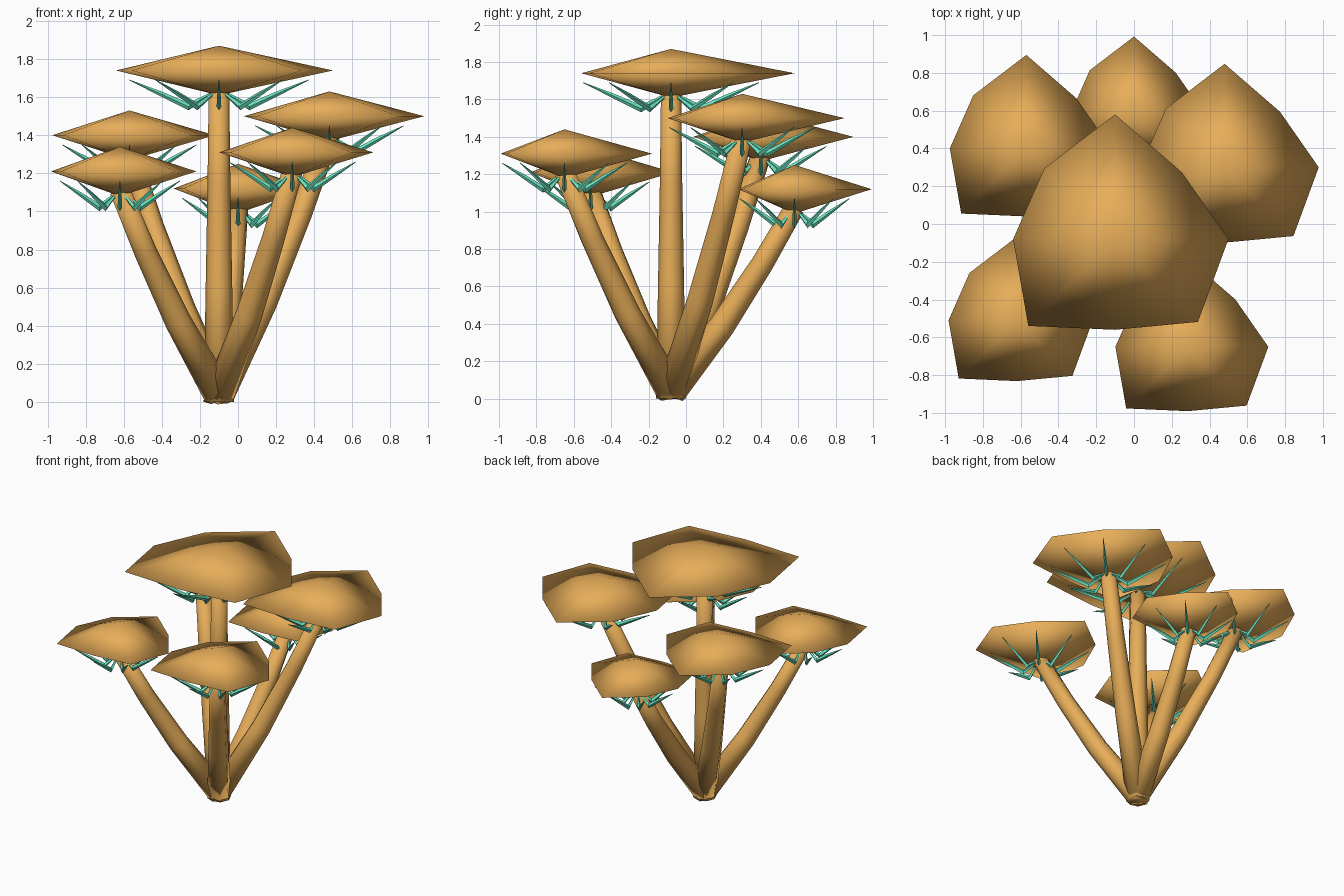
import bpy, bmesh, math
from mathutils import Vector

if "Cube" in bpy.data.objects:
    bpy.data.objects.remove(bpy.data.objects["Cube"])


def material(name, rgb):
    m = bpy.data.materials.new(name)
    m.diffuse_color = (*rgb, 1)
    m.use_nodes = True
    m.node_tree.nodes["Principled BSDF"].inputs["Base Color"].default_value = m.diffuse_color
    return m


BROWN = material("brown", (0.80, 0.42, 0.10))
MINT = material("mint", (0.14, 0.75, 0.51))


def make_object(name, bm, mat, smooth):
    bmesh.ops.recalc_face_normals(bm, faces=bm.faces)
    for f in bm.faces:
        f.smooth = smooth
    me = bpy.data.meshes.new(name)
    bm.to_mesh(me)
    bm.free()
    me.materials.append(mat)
    ob = bpy.data.objects.new(name, me)
    bpy.context.collection.objects.link(ob)


def skin(bm, rings):
    """Bridge rings of points and close both ends."""
    vs = [[bm.verts.new(p) for p in r] for r in rings]
    n = len(vs[0])
    for a, b in zip(vs, vs[1:]):
        for i in range(n):
            j = (i + 1) % n
            bm.faces.new((a[i], a[j], b[j], b[i]))
    bm.faces.new(vs[0])
    bm.faces.new(vs[-1])


# Irregular cap outline: radius every 45 degrees, starting at +x
RIM = [0.60, 0.50, 0.66, 0.53, 0.54, 0.65, 0.48, 0.62]
BASE = Vector((-0.10, -0.08, 0))


def cap(name, c, s):
    bm = bmesh.new()
    top = bm.verts.new(c + Vector((0, 0, 0.13)))
    low = bm.verts.new(c - Vector((0, 0, 0.13)))
    rim = []
    for i, r in enumerate(RIM):
        a = i * math.pi / 4
        rim.append(bm.verts.new(c + Vector((r * s * math.cos(a), r * s * math.sin(a), 0))))
    for i in range(8):
        j = (i + 1) % 8
        bm.faces.new((rim[i], rim[j], top))
        bm.faces.new((rim[j], rim[i], low))
    make_object(name, bm, BROWN, True)


def stalk(name, c):
    end = c - Vector((0, 0, 0.10))
    out = Vector((end.x - BASE.x, end.y - BASE.y, 0))
    lean = out.length > 0.01
    start = BASE + Vector((0, 0, 0.035 if lean else 0))
    bulge = out.normalized() * 0.035 if lean else Vector()
    pts = [start.lerp(end, t) + bulge * k
           for t, k in ((0, 0), (0.36, 1), (0.7, 0.8), (1, 0))]
    rings = []
    for i, (p, r) in enumerate(zip(pts, (0.08, 0.07, 0.06, 0.054))):
        d = (pts[min(i + 1, 3)] - pts[max(i - 1, 0)]).normalized()
        u = Vector((0, 1, 0)).cross(d).normalized()
        v = d.cross(u)
        rings.append([p + r * (math.cos(a) * u + math.sin(a) * v)
                      for a in (k * math.pi / 4 for k in range(8))])
    bm = bmesh.new()
    skin(bm, rings)
    make_object(name, bm, BROWN, True)


def gills(name, c, s):
    # eight bent spikes: down from the stalk, then up and out to a point
    bm = bmesh.new()
    profile = [(0.03, -0.115, 0.008), (0.16, -0.19, 0.019), (0.30, -0.125, 0.014), (0.47, -0.05, 0.002)]
    for i in range(8):
        a = i * math.pi / 4
        d = Vector((math.cos(a), math.sin(a), 0))
        side = Vector((-d.y, d.x, 0))
        up = Vector((0, 0, 1))
        rings = []
        for x, z, r in profile:
            p = c + d * x * s + up * z
            rings.append([p + up * r, p + side * r * 0.65, p - up * r, p - side * r * 0.65])
        skin(bm, rings)
    make_object(name, bm, MINT, False)


# cap centre (rim height) and size
PLANTS = {
    "middle": ((-0.10, -0.08, 1.74), 1.0),
    "back_right": ((0.48, 0.30, 1.50), 0.83),
    "back_left": ((-0.57, 0.40, 1.40), 0.75),
    "front_left": ((-0.62, -0.51, 1.21), 0.67),
    "front_right": ((0.285, -0.65, 1.31), 0.71),
    "back": ((0.0, 0.58, 1.12), 0.625),
}
for where, (pos, size) in PLANTS.items():
    centre = Vector(pos)
    cap(where + "_cap", centre, size)
    stalk(where + "_stalk", centre)
    gills(where + "_gills", centre, size)
